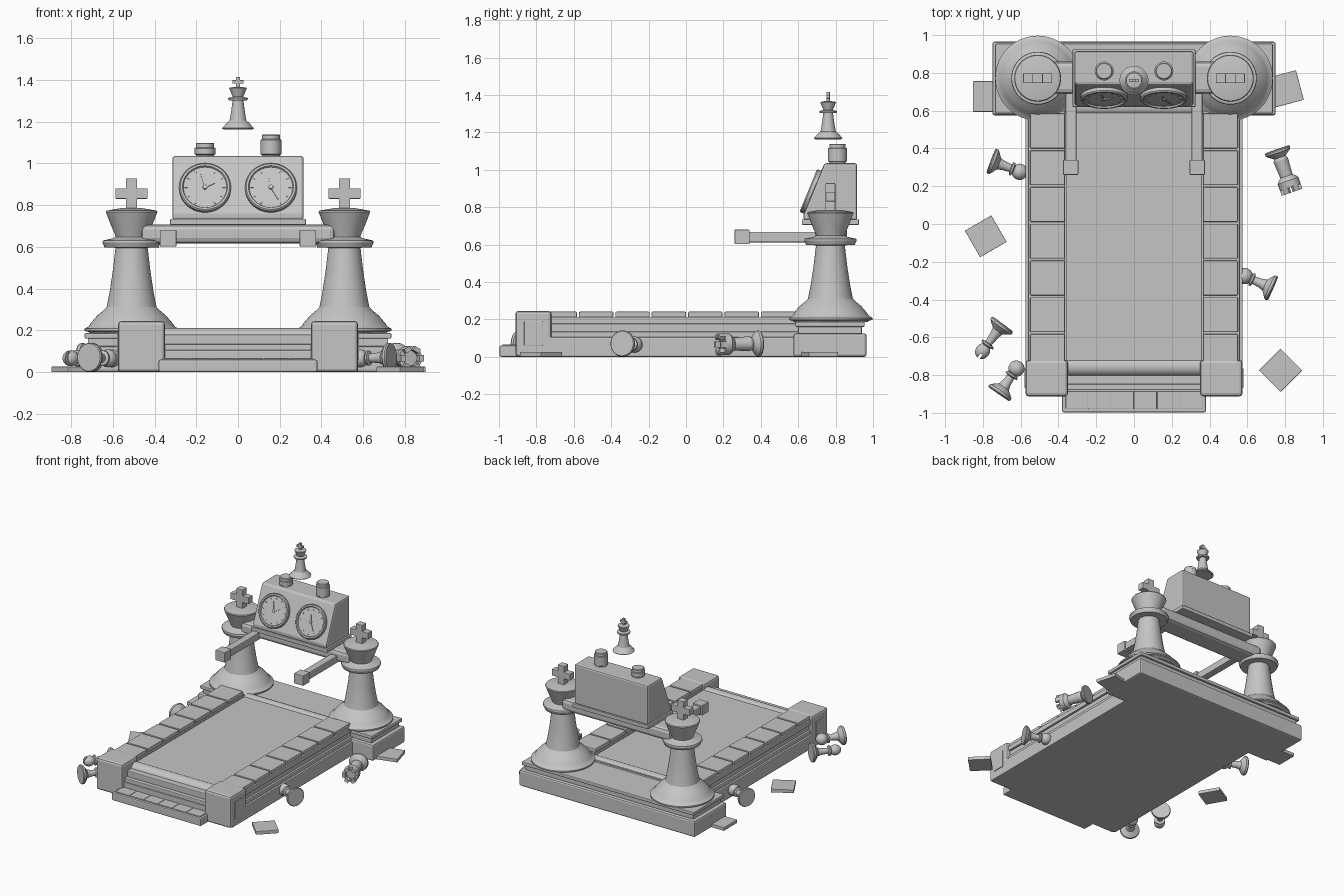
import bpy, bmesh, math
from mathutils import Matrix, Vector

if "Cube" in bpy.data.objects:
    bpy.data.objects.remove(bpy.data.objects["Cube"])

grey = bpy.data.materials.new("plain_grey")
grey.diffuse_color = (0.56, 0.56, 0.56, 1)
grey.use_nodes = True
grey.node_tree.nodes["Principled BSDF"].inputs["Base Color"].default_value = grey.diffuse_color


def finish(name, bm, mat=None, smooth=True, bevel=0, segs=2):
    bmesh.ops.recalc_face_normals(bm, faces=bm.faces)
    me = bpy.data.meshes.new(name)
    bm.to_mesh(me)
    bm.free()
    me.materials.append(grey)
    ob = bpy.data.objects.new(name, me)
    bpy.context.collection.objects.link(ob)
    if mat is not None:
        ob.matrix_world = mat
    if bevel:
        b = ob.modifiers.new("bevel", 'BEVEL')
        b.width, b.segments, b.limit_method = bevel, segs, 'ANGLE'
    if smooth:
        bpy.ops.object.select_all(action='DESELECT')
        ob.select_set(True)
        bpy.context.view_layer.objects.active = ob
        bpy.ops.object.shade_smooth_by_angle(angle=math.radians(30))
    return ob


def add_box(bm, x0, x1, y0, y1, z0, z1):
    m = Matrix.Translation(((x0+x1)/2, (y0+y1)/2, (z0+z1)/2)) @ Matrix.Diagonal((x1-x0, y1-y0, z1-z0, 1))
    bmesh.ops.create_cube(bm, size=1, matrix=m)


def box(name, x0, x1, y0, y1, z0, z1, bevel=0.006, mat=None):
    bm = bmesh.new()
    add_box(bm, x0, x1, y0, y1, z0, z1)
    return finish(name, bm, mat, False, bevel)


def add_lathe(bm, profile, n=48):
    rings = []
    for r, z in profile:
        if r < 1e-5:
            rings.append([bm.verts.new((0, 0, z))])
        else:
            rings.append([bm.verts.new((r*math.cos(2*math.pi*i/n), r*math.sin(2*math.pi*i/n), z)) for i in range(n)])
    for a, b in zip(rings, rings[1:]):
        for i in range(n):
            j = (i+1) % n
            f = [a[0], b[j], b[i]] if len(a) == 1 else [a[i], a[j], b[0]] if len(b) == 1 else [a[i], a[j], b[j], b[i]]
            bm.faces.new(f)


def lathe(name, profile, mat=None, n=48):
    bm = bmesh.new()
    add_lathe(bm, profile, n)
    return finish(name, bm, mat)


def ball(r, zc, start, ry=1.0):
    return [(r*math.cos(math.radians(a)), zc + r*ry*math.sin(math.radians(a))) for a in range(start, 90, 12)] + [(0, zc + r*ry)]


# Stepped rear plinth
box("plinth_bottom", -.75, .75, .575, .965, 0, .125, .012)
box("plinth_middle", -.72, .72, .6, .94, .12, .165)
box("plinth_top", -.735, .735, .585, .955, .16, .187)

# Deck with side mouldings
box("deck_slab", -.575, .575, -.89, .6, 0, .105)
box("deck_ledge", -.56, .56, -.88, .6, .1, .135)
box("deck_core", -.545, .545, -.85, .6, .13, .18)
box("belt", -.36, .36, -.77, .66, .15, .2, .004)
side = Matrix.Rotation(math.pi/2, 4, 'Y')
for name, y in (("front_roller", -.755), ("rear_roller", .62)):
    lathe(name, [(0, -.36), (.052, -.36), (.052, .36), (0, .36)], Matrix.Translation((0, y, .16)) @ side)

for s, tag in ((-1, "left"), (1, "right")):
    a, b = sorted((s*.365, s*.56))
    box("rail_" + tag, a, b, -.78, .6, .175, .213, .005)
    # Board squares along the rail
    a, b = sorted((s*.365, s*.55))
    for i in range(7):
        yc = -.675 + .1945*i
        box("rail_tile_" + tag, a, b, yc-.092, yc+.092, .21, .241, .006)
    a, b = sorted((s*.35, s*.575))
    box("corner_block_" + tag, a, b, -.912, -.72, 0, .245, .016)
    a, b = sorted((s*.57, s*.58))
    box("corner_plate_" + tag, a, b, -.865, -.765, .06, .19, .003)
    # Hand bars
    a, b = sorted((s*.305, s*.362))
    box("arm_" + tag, a, b, .33, .72, .612, .668, .006)
    a, b = sorted((s*.295, s*.375))
    box("grip_" + tag, a, b, .26, .34, .602, .68, .004)

# Front step with panels
box("front_step", -.38, .38, -.997, -.84, 0, .06, .008)
for i in range(6):
    x = -.3625 + .121*i
    box("step_panel", x+.001, x+.12, -.98, -.865, .055, .067, .003)

# Royal piece used as the two towers and the floating piece
royal = [(0, 0), (.2, 0), (.205, .006), (.225, .012), (.225, .022), (.205, .034), (.195, .05),
         (.165, .085), (.135, .11), (.12, .125), (.105, .2), (.09, .3), (.077, .41), (.13, .412),
         (.14, .435), (.138, .445), (.09, .455), (.076, .462), (.08, .475), (.1, .52), (.117, .565),
         (.124, .582), (.12, .588), (.05, .6), (0, .6)]


def royal_piece(name, mat):
    lathe(name + "_body", royal, mat)
    bm = bmesh.new()
    add_box(bm, -.027, .027, -.026, .026, .585, .742)
    add_box(bm, -.077, .077, -.0255, .0255, .645, .695)
    finish(name + "_cross", bm, mat, False, .003)


royal_piece("tower_left", Matrix.Translation((-.51, .772, .186)))
royal_piece("tower_right", Matrix.Translation((.51, .772, .186)))
royal_piece("floating_piece", Matrix.Translation((0, .76, 1.163)) @ Matrix.Scale(.34, 4))

# Cross beam and clock console
box("cross_beam", -.465, .465, .69, .86, .617, .708, .025)
box("console_tray", -.325, .325, .62, .925, .705, .735, .005)
bm = bmesh.new()
prof = [(.628, .73), (.628, .76), (.74, 1.035), (.915, 1.035), (.915, .73)]
f = bm.faces.new([bm.verts.new((-.315, y, z)) for y, z in prof])
ext = bmesh.ops.extrude_face_region(bm, geom=[f])
bmesh.ops.translate(bm, verts=[v for v in ext["geom"] if isinstance(v, bmesh.types.BMVert)], vec=(.63, 0, 0))
finish("console_body", bm, None, False, .012)

# Clock dials on the sloping face: ring, ticks and hands
tilt = Matrix.Rotation(math.pi/2 - math.atan(.112/.275), 4, 'X')
for s, tag, angs in ((-1, "left", (-65, 15)), (1, "right", (10, -150))):
    m = Matrix.Translation((s*.158, .677, .88)) @ tilt
    lathe("dial_" + tag, [(0, -.005), (.124, -.005), (.124, .018), (.118, .025), (.108, .025),
                          (.104, .016), (0, .016)], m)
    bm = bmesh.new()
    for i in range(12):
        n0 = len(bm.verts)
        add_box(bm, -.003, .003, .084, .098, .014, .019)
        bm.verts.ensure_lookup_table()
        bmesh.ops.rotate(bm, verts=bm.verts[n0:], matrix=Matrix.Rotation(i*math.pi/6, 3, 'Z'))
    finish("dial_ticks_" + tag, bm, m, False)
    bm = bmesh.new()
    for ang, ln in zip(angs, (.05, .07)):
        n0 = len(bm.verts)
        add_box(bm, -.003, .003, -.005, ln, .016, .022)
        bm.verts.ensure_lookup_table()
        bmesh.ops.rotate(bm, verts=bm.verts[n0:], matrix=Matrix.Rotation(math.radians(ang), 3, 'Z'))
    add_lathe(bm, [(0, .014), (.011, .014), (.011, .025), (0, .025)], 16)
    finish("dial_hands_" + tag, bm, m, False)
    # Push button on top
    h = .04 if s < 0 else .08
    lathe("button_" + tag, [(0, 0), (.044, 0), (.044, .008), (.05, .012), (.05, h), (.044, h+.004),
                            (.044, h+.022), (.04, h+.026), (0, h+.026)],
          Matrix.Translation((s*.158, .81, 1.033)), 32)


# Fallen pieces, each laid from its base point towards its head point
def lying(base, head):
    b, h = Vector((*base, .071)), Vector((*head, .066))
    return Matrix.Translation(b) @ (h-b).to_track_quat('Z', 'Y').to_matrix().to_4x4()


foot = [(0, 0), (.066, 0), (.07, .006), (.068, .018), (.05, .032), (.032, .045)]
pawn = foot + [(.025, .07), (.021, .11), (.036, .115), (.036, .124), (.022, .13)] + ball(.043, .163, -48)
for b, h in (((-.757, .335), (-.615, .28)), ((.735, -.342), (.6, -.282)), ((-.715, -.9), (-.622, -.765))):
    lathe("fallen_small_piece", pawn, lying(b, h), 32)

m = lying((-.695, -.53), (-.81, -.685))
mitre = lathe("fallen_mitre_piece", foot + [(.025, .07), (.02, .125), (.038, .13), (.038, .139), (.022, .145)]
              + ball(.038, .178, -48, 1.15) , m, 32)
cut = box("slot_cutter", -.007, .007, -.06, .06, .195, .26, 0,
          m @ Matrix.Translation((.005, 0, 0)))
cut.hide_render = True
cut.hide_set(True)
mod = mitre.modifiers.new("slot", 'BOOLEAN')
mod.operation, mod.object = 'DIFFERENCE', cut
bpy.context.view_layer.update()
dg = bpy.context.evaluated_depsgraph_get()
cut_mesh = bpy.data.meshes.new_from_object(mitre.evaluated_get(dg))
mitre.modifiers.clear()
mitre.data = cut_mesh
bpy.data.objects.remove(cut)

bm = bmesh.new()
add_lathe(bm, foot + [(.04, .06), (.034, .15), (.05, .165), (.058, .175), (.058, .212), (.036, .212), (.036, .2), (0, .2)], 32)
for i in range(6):
    n0 = len(bm.verts)
    add_box(bm, .036, .058, -.016, .016, .205, .24)
    bm.verts.ensure_lookup_table()
    bmesh.ops.rotate(bm, verts=bm.verts[n0:], matrix=Matrix.Rotation(i*math.pi/3, 3, 'Z'))
finish("fallen_castle_piece", bm, lying((.757, .395), (.838, .165)))

# Loose board squares on the floor
for x, y, a in ((-.772, .675, 0), (.8, .715, 15), (-.785, -.065, 30), (.776, -.775, 45)):
    box("loose_tile", -.081, .081, -.081, .081, 0, .026, .003,
        Matrix.Translation((x, y, 0)) @ Matrix.Rotation(math.radians(a), 4, 'Z'))
